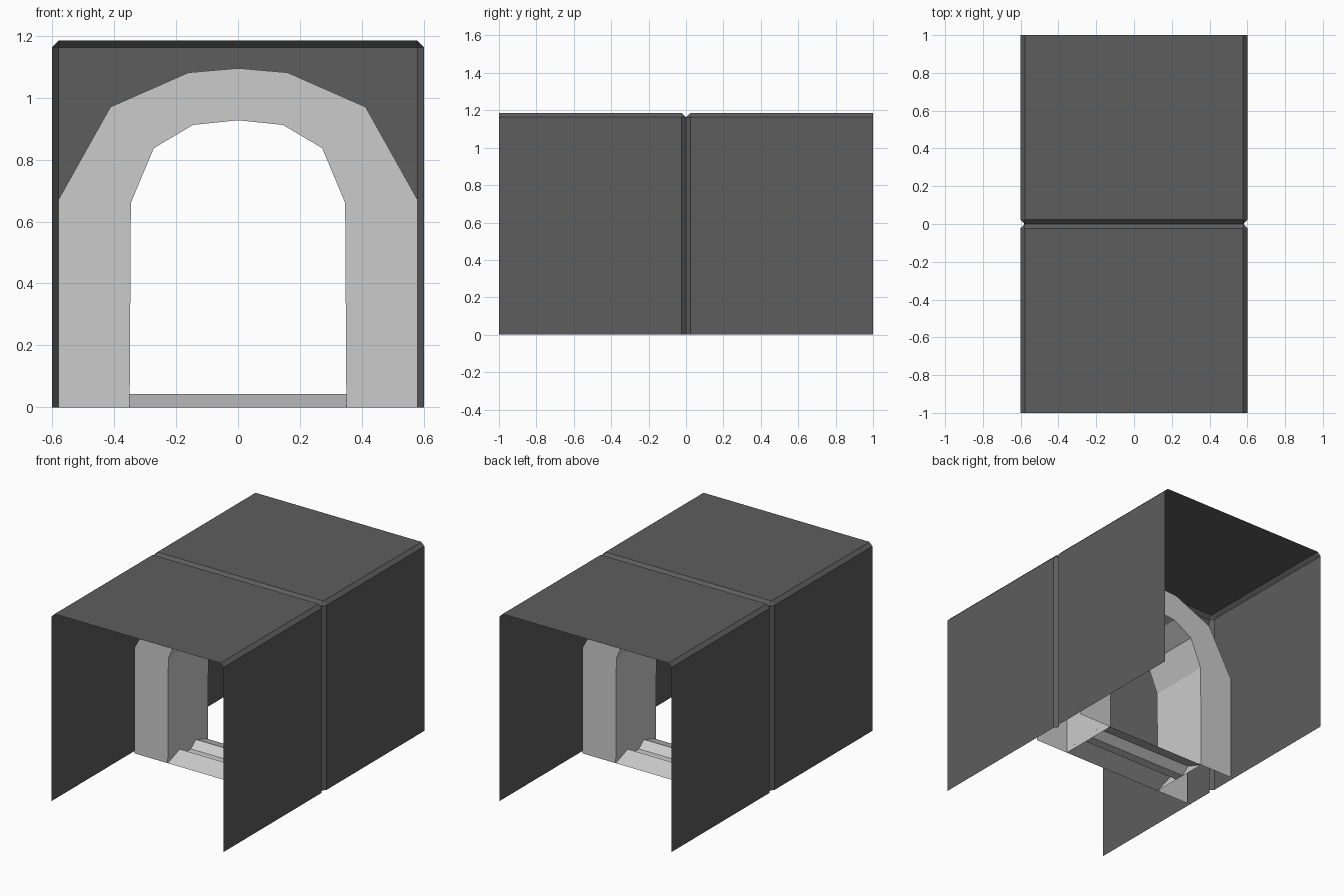
import bpy, bmesh

if "Cube" in bpy.data.objects:
    bpy.data.objects.remove(bpy.data.objects["Cube"])


def mirror(half):
    """Mirror a right-half x/z profile across x = 0 (right to left)."""
    return half + [(-x, z) for x, z in reversed(half) if x > 0]


def at_y(profile, y):
    return [(x, y, z) for x, z in profile]


def loft(bm, sections):
    """Skin open sections that share a point count."""
    rows = [[bm.verts.new(p) for p in s] for s in sections]
    for a, b in zip(rows, rows[1:]):
        for i in range(len(a) - 1):
            bm.faces.new((a[i], a[i + 1], b[i + 1], b[i]))


def finish(bm, name, material=None):
    bmesh.ops.remove_doubles(bm, verts=bm.verts[:], dist=0.0005)
    bmesh.ops.recalc_face_normals(bm, faces=bm.faces[:])
    mesh = bpy.data.meshes.new(name)
    bm.to_mesh(mesh)
    bm.free()
    obj = bpy.data.objects.new(name, mesh)
    bpy.context.collection.objects.link(obj)
    if material:
        mesh.materials.append(material)
    return obj


dark = bpy.data.materials.new("dark_grey")
dark.diffuse_color = (0.11, 0.11, 0.11, 1)
dark.use_nodes = True
dark.node_tree.nodes["Principled BSDF"].inputs["Base Color"].default_value = dark.diffuse_color

# Half profiles, from the ground up to the centre line
shell_outer = mirror([(0.6, 0), (0.6, 1.163), (0.578, 1.185)])
shell_groove = mirror([(0.58, 0), (0.58, 1.162), (0.58, 1.162)])
arch_outer = mirror([(0.58, 0), (0.58, 0.67), (0.412, 0.97), (0.16, 1.081), (0, 1.095)])
arch_inner = mirror([(0.35, 0), (0.346, 0.66), (0.272, 0.837), (0.145, 0.912), (0, 0.927)])
DEPTH = 0.2

# Open shell: walls and roof with a V groove around the middle
bm = bmesh.new()
loft(bm, [at_y(shell_outer, -1), at_y(shell_outer, -0.023), at_y(shell_groove, 0),
          at_y(shell_outer, 0.023), at_y(shell_outer, 1)])
finish(bm, "outer_shell", dark)

# Partition filling the space between arch and shell
bm = bmesh.new()
outline = arch_outer[1:-1] + [(-0.58, 1.162), (0.58, 1.162)]
bm.faces.new([bm.verts.new(p) for p in at_y(outline, 0)])
bmesh.ops.triangulate(bm, faces=bm.faces[:])
finish(bm, "partition_wall", dark)

# Archway: front face, inner lining, back face and curved top, open below
bm = bmesh.new()
loft(bm, [at_y(arch_outer, -DEPTH), at_y(arch_inner, -DEPTH),
          at_y(arch_inner, DEPTH), at_y(arch_outer, DEPTH)])
loft(bm, [at_y(arch_outer[1:-1], -DEPTH), at_y(arch_outer[1:-1], DEPTH)])
finish(bm, "archway")

# Threshold: two ramped ridges with a channel between them
bm = bmesh.new()
sill = [(-DEPTH, 0), (-0.08, 0.043), (-0.03, 0.002), (0.03, 0.002), (0.08, 0.043), (DEPTH, 0)]
loft(bm, [[(x, y, z) for y, z in sill] for x in (-0.35, 0.35)])
finish(bm, "threshold")
